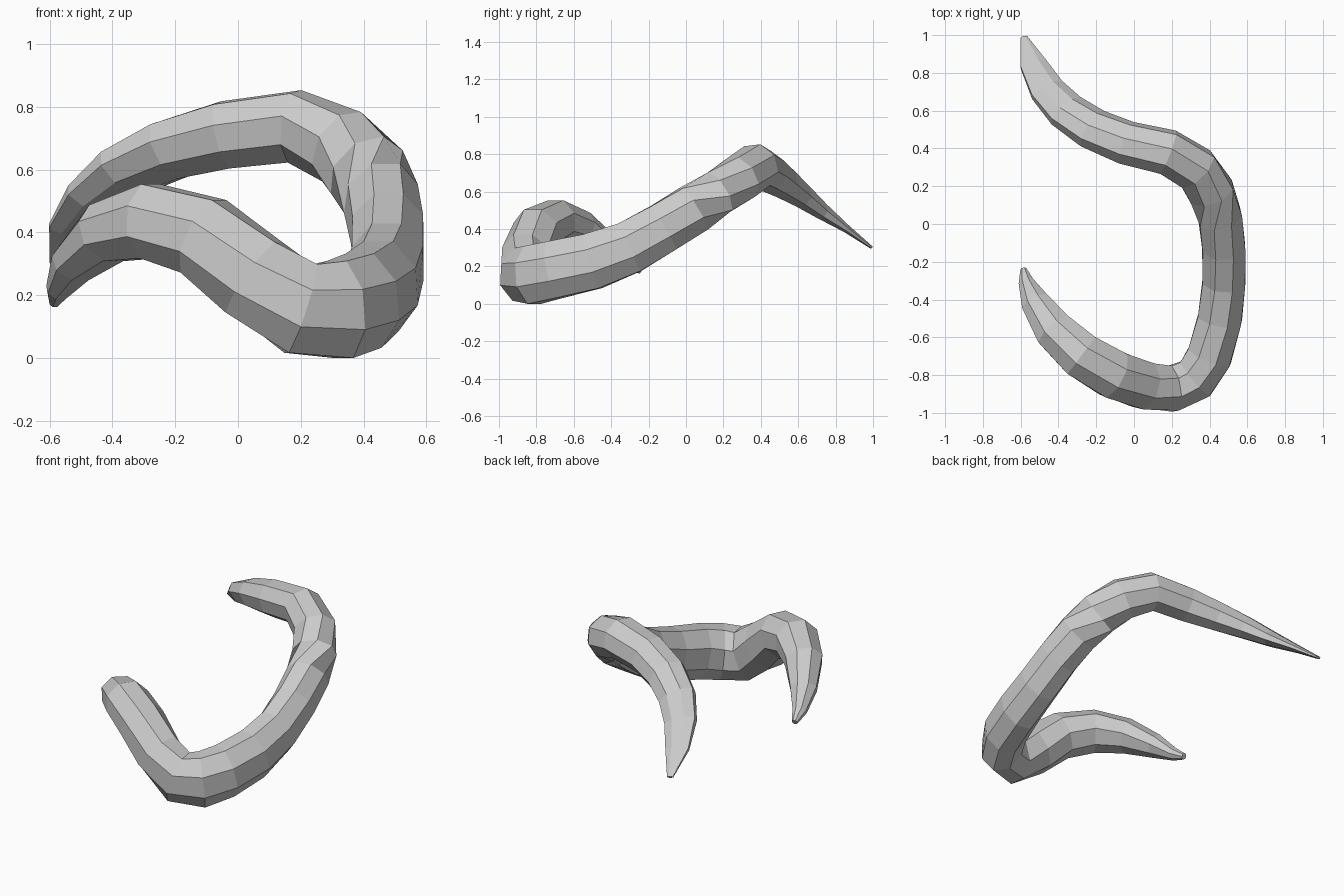
import bpy, bmesh, math
from mathutils import Vector

if "Cube" in bpy.data.objects:
    bpy.data.objects.remove(bpy.data.objects["Cube"])

SIDES = 8
# centre line: x, y, z, half width sideways, half width upwards
PATH = [
    (-.583, .99, .31, .018, .008), (-.535, .85, .415, .07, .022),
    (-.46, .71, .515, .092, .045), (-.36, .60, .60, .104, .065),
    (-.22, .505, .668, .11, .084), (-.04, .43, .718, .113, .10),
    (.18, .38, .745, .118, .108), (.33, .29, .68, .118, .117),
    (.41, .17, .60, .115, .125), (.455, .04, .515, .114, .13),
    (.475, -.12, .415, .113, .133), (.477, -.30, .31, .113, .14),
    (.455, -.50, .235, .116, .15), (.40, -.70, .19, .118, .153),
    (.325, -.82, .162, .118, .155), (.20, -.872, .165, .12, .148),
    (.05, -.853, .265, .125, .138), (-.11, -.795, .395, .128, .128),
    (-.28, -.695, .443, .122, .118), (-.42, -.565, .405, .105, .095),
    (-.52, -.42, .31, .075, .065), (-.57, -.31, .225, .04, .035),
    (-.585, -.24, .185, .016, .018),
]


def build_tube(name, path, sides):
    bm = bmesh.new()
    pts = [Vector(p[:3]) for p in path]
    rings = []
    for i, p in enumerate(pts):
        before = (p - pts[max(i - 1, 0)]).normalized()
        after = (pts[min(i + 1, len(pts) - 1)] - p).normalized()
        t = (before + after).normalized()
        # upper arm is flattened in its own tilted plane
        ref = Vector((0, .6, .8)) if p.y > .1 else Vector((0, 0, 1))
        side = t.cross(ref).normalized()
        up = side.cross(t).normalized()
        a, b = (h / math.cos(math.pi / sides) for h in path[i][3:])
        ring = []
        for k in range(sides):
            ang = 2 * math.pi * (k + .5) / sides
            ring.append(bm.verts.new(p + side * a * math.cos(ang) + up * b * math.sin(ang)))
        rings.append(ring)
    for r0, r1 in zip(rings, rings[1:]):
        for k in range(sides):
            n = (k + 1) % sides
            bm.faces.new((r0[k], r0[n], r1[n], r1[k]))
    # end caps
    bm.faces.new(rings[0])
    bm.faces.new(rings[-1])
    bmesh.ops.recalc_face_normals(bm, faces=bm.faces)
    # rest on the ground
    low = min(v.co.z for v in bm.verts)
    bmesh.ops.translate(bm, verts=bm.verts, vec=(0, 0, -low))
    mesh = bpy.data.meshes.new(name)
    bm.to_mesh(mesh)
    bm.free()
    obj = bpy.data.objects.new(name, mesh)
    bpy.context.collection.objects.link(obj)
    return obj


# curled tapering body
build_tube("curled_body", PATH, SIDES)
